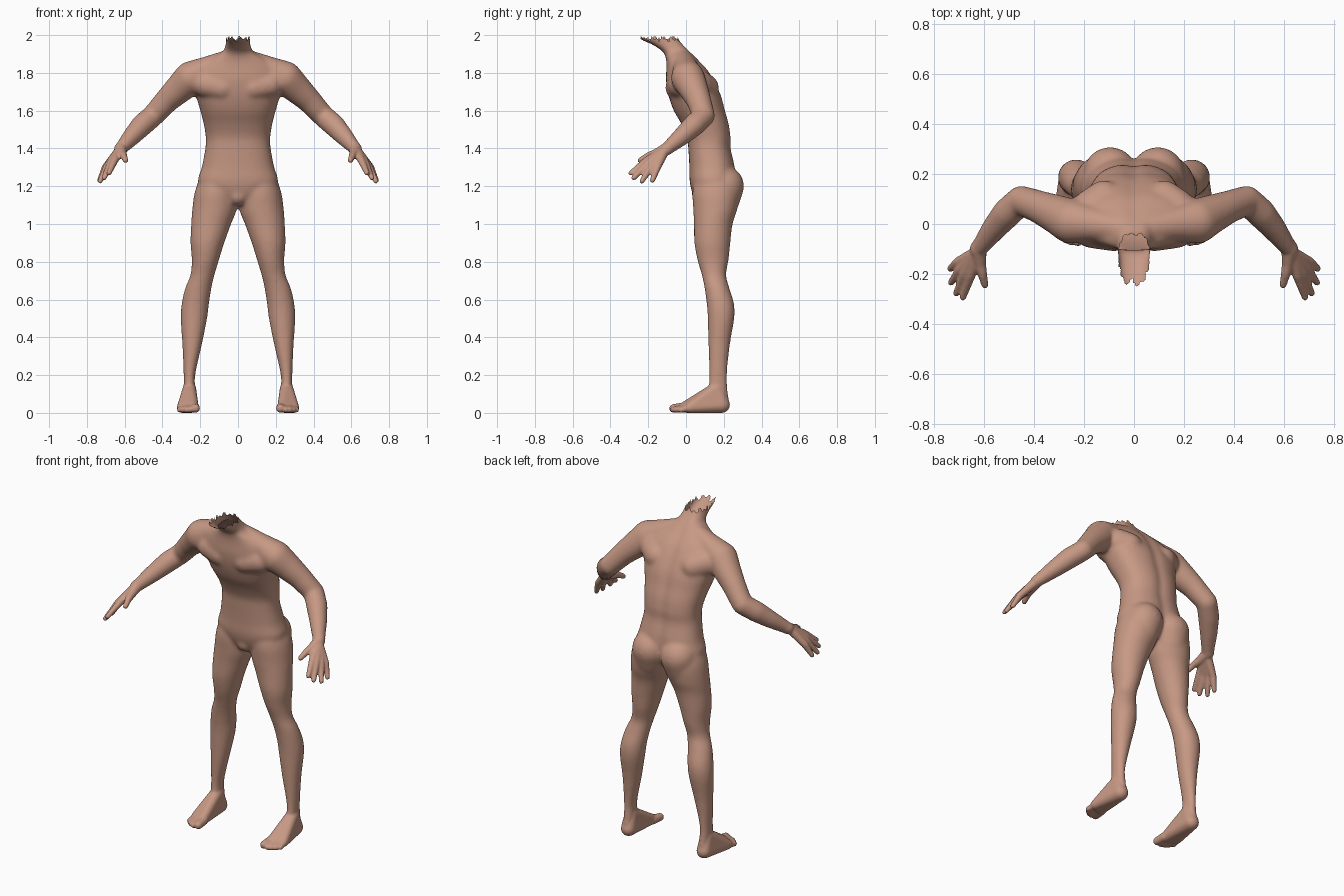
import bpy, bmesh, math
from mathutils import Vector

cube = bpy.data.objects.get("Cube")
if cube:
    bpy.data.objects.remove(cube)

skin = bpy.data.materials.new("skin")
skin.use_nodes = True
tone = (0.57, 0.315, 0.23, 1)
skin.diffuse_color = tone
skin.node_tree.nodes["Principled BSDF"].inputs["Base Color"].default_value = tone

# Unit sphere points shared by every rounded piece
ball = bmesh.new()
bmesh.ops.create_icosphere(ball, subdivisions=3, radius=1)
BALL = [v.co.copy() for v in ball.verts]
ball.free()


def hull(bm, *spheres):
    """Wrap a convex skin round spheres given as (x, y, z, radius)."""
    tmp = bmesh.new()
    for x, y, z, r in spheres:
        for p in BALL:
            tmp.verts.new(p * r + Vector((x, y, z)))
    res = bmesh.ops.convex_hull(tmp, input=tmp.verts[:])
    inner = [g for g in res["geom_interior"] if isinstance(g, bmesh.types.BMVert)]
    bmesh.ops.delete(tmp, geom=inner, context='VERTS')
    bmesh.ops.recalc_face_normals(tmp, faces=tmp.faces[:])
    me = bpy.data.meshes.new("piece")
    tmp.to_mesh(me)
    tmp.free()
    bm.from_mesh(me)
    bpy.data.meshes.remove(me)


def chain(bm, side, *spheres):
    """Tapered limb through a row of spheres, on one side of the body."""
    row = [(side * x, y, z, r) for x, y, z, r in spheres]
    for a, b in zip(row, row[1:]):
        hull(bm, a, b)


def spline(rows, steps=5):
    """Catmull-Rom interpolation of section rows."""
    out = []
    for i in range(len(rows) - 1):
        a, b, c, d = (rows[min(max(i + k, 0), len(rows) - 1)] for k in (-1, 0, 1, 2))
        for s in range(steps):
            t = s / steps
            out.append([q + 0.5 * t * (r - p + t * (2 * p - 5 * q + 4 * r - s_ + t * (3 * (q - r) + s_ - p)))
                        for p, q, r, s_ in zip(a, b, c, d)])
    return out + [list(rows[-1])]


def loft(bm, rows, side=1, power=2.0, groove=0.0, n=40):
    """Stack of level rounded sections: (z, x min, x max, y front, y back)."""
    rings = []
    for z, x0, x1, y0, y1 in spline(rows):
        ring = []
        for k in range(n):
            a = math.tau * k / n
            c, s = math.cos(a), math.sin(a)
            u = math.copysign(abs(c) ** (2 / power), c)
            v = math.copysign(abs(s) ** (2 / power), s)
            x = (x0 + x1) / 2 + u * (x1 - x0) / 2
            y = (y0 + y1) / 2 + v * (y1 - y0) / 2
            if v > 0:
                y -= groove * math.exp(-(x / 0.03) ** 2)
            ring.append(bm.verts.new((side * x, y, z)))
        rings.append(ring)
    faces = [bm.faces.new(rings[0]), bm.faces.new(rings[-1])]
    for a, b in zip(rings, rings[1:]):
        for k in range(n):
            m = (k + 1) % n
            faces.append(bm.faces.new((a[k], a[m], b[m], b[k])))
    bmesh.ops.recalc_face_normals(bm, faces=faces)


def fuse(obj, bm, voxel, rounds):
    """Weld all pieces into one smooth skin."""
    bm.to_mesh(obj.data)
    bm.free()
    mod = obj.modifiers.new("weld", 'REMESH')
    mod.mode = 'VOXEL'
    mod.voxel_size = voxel
    mod = obj.modifiers.new("soften", 'SMOOTH')
    mod.factor = 0.5
    mod.iterations = rounds
    bpy.context.view_layer.update()
    dg = bpy.context.evaluated_depsgraph_get()
    me = bpy.data.meshes.new_from_object(obj.evaluated_get(dg))
    obj.modifiers.clear()
    obj.data = me


body = bpy.data.objects.new("body", bpy.data.meshes.new("body"))
bpy.context.collection.objects.link(body)

# Torso and neck: height, half width, front, back
torso = [(1.10, .06, .08, .20), (1.15, .16, .04, .25), (1.22, .212, .02, .265),
         (1.30, .192, .018, .262), (1.40, .173, .012, .24), (1.46, .171, .005, .24),
         (1.53, .182, -.025, .23), (1.60, .2, -.065, .21), (1.68, .222, -.093, .188),
         (1.76, .23, -.106, .15), (1.82, .21, -.104, .112), (1.87, .15, -.105, .066),
         (1.91, .083, -.122, .03), (1.95, .066, -.18, -.008),
         (1.98, .063, -.245, -.03), (2.04, .063, -.29, -.05)]
core = bmesh.new()
loft(core, [(z, -w, w, f, b) for z, w, f, b in torso], power=2.35, groove=0.012)
hull(core, (0, .085, 1.15, .055), (0, .1, 1.2, .06))

# Legs: height, inner, outer, front, back
leg = [(1.29, .03, .18, .06, .24), (1.18, .004, .226, .035, .28), (1.08, .006, .242, .038, .272),
       (1.0, .036, .248, .042, .247), (.9, .072, .252, .044, .235), (.81, .1, .245, .06, .226),
       (.73, .124, .252, .083, .213), (.66, .14, .28, .098, .23), (.58, .153, .298, .109, .254),
       (.5, .163, .304, .115, .256), (.36, .191, .295, .118, .233), (.2, .226, .288, .122, .218),
       (.12, .225, .288, .115, .222), (.05, .225, .288, .11, .232)]
for side in (1, -1):
    loft(core, leg, side)
    # Buttock
    chain(core, side, (.095, .2, 1.2, .108), (.105, .185, 1.13, .1))
    # Collar, shoulder and arm
    chain(core, side, (.06, -.015, 1.865, .055), (.17, .0, 1.815, .07), (.25, .01, 1.772, .09),
          (.30, .035, 1.725, .08), (.37, .065, 1.66, .067), (.45, .095, 1.572, .059),
          (.505, .045, 1.525, .06), (.56, -.02, 1.465, .05), (.62, -.10, 1.398, .035))
    # Chest muscle and shoulder blade
    chain(core, side, (.08, -.04, 1.72, .07), (.17, -.025, 1.74, .072))
    chain(core, side, (.12, .1, 1.72, .075), (.17, .06, 1.74, .08))
fuse(body, core, 0.009, 14)

# Hands and feet are finer, so they join after the first softening
# Fingers: knuckle, then tip
fingers = [((.652, -.205, 1.338), (.683, -.293, 1.268)), ((.675, -.2, 1.322), (.709, -.277, 1.243)),
           ((.692, -.18, 1.307), (.73, -.234, 1.226)), ((.702, -.152, 1.298), (.733, -.178, 1.23))]
# Toes: base x, tip x, tip y, radius
toes = [(.23, .224, -.066, .023), (.252, .252, -.07, .016), (.27, .273, -.062, .016),
        (.285, .292, -.048, .015), (.298, .309, -.028, .015)]
fine = bmesh.new()
fine.from_mesh(body.data)
for side in (1, -1):
    wrist = (.622, -.1, 1.397, .034)
    chain(fine, side, (.59, -.06, 1.43, .038), wrist)
    for base, tip in fingers:
        chain(fine, side, (.63, -.115, 1.385, .026), (*base, .02), (*tip, .0135))
    # Thumb
    chain(fine, side, wrist, (.614, -.16, 1.372, .024), (.605, -.2, 1.36, .019),
          (.595, -.243, 1.336, .0145))
    # Foot
    foot = [(.257, .19, .042, .043), (.257, .165, .13, .035), (.255, .135, .1, .036),
            (.238, -.005, .03, .03), (.296, .02, .027, .028)]
    hull(fine, *[(side * x, y, z, r) for x, y, z, r in foot])
    for x0, x1, y, r in toes:
        chain(fine, side, (x0, y + .06, .028, r + .004), (x1, y, r, r))
fuse(body, fine, 0.0065, 4)

# Open the neck with a ragged rim
bm = bmesh.new()
bm.from_mesh(body.data)
doomed = []
for f in bm.faces:
    c = f.calc_center_median()
    a = math.atan2(c.x, c.y + .13)
    rim = 1.98 + .008 * math.sin(17 * a) + .006 * math.sin(9 * a + 1)
    if c.z > rim:
        doomed.append(f)
bmesh.ops.delete(bm, geom=doomed, context='FACES')
# Rest the soles on the ground
low = min(v.co.z for v in bm.verts)
bmesh.ops.translate(bm, verts=bm.verts[:], vec=(0, 0, -low))
for f in bm.faces:
    f.smooth = True
bm.to_mesh(body.data)
bm.free()

body.data.materials.clear()
body.data.materials.append(skin)
